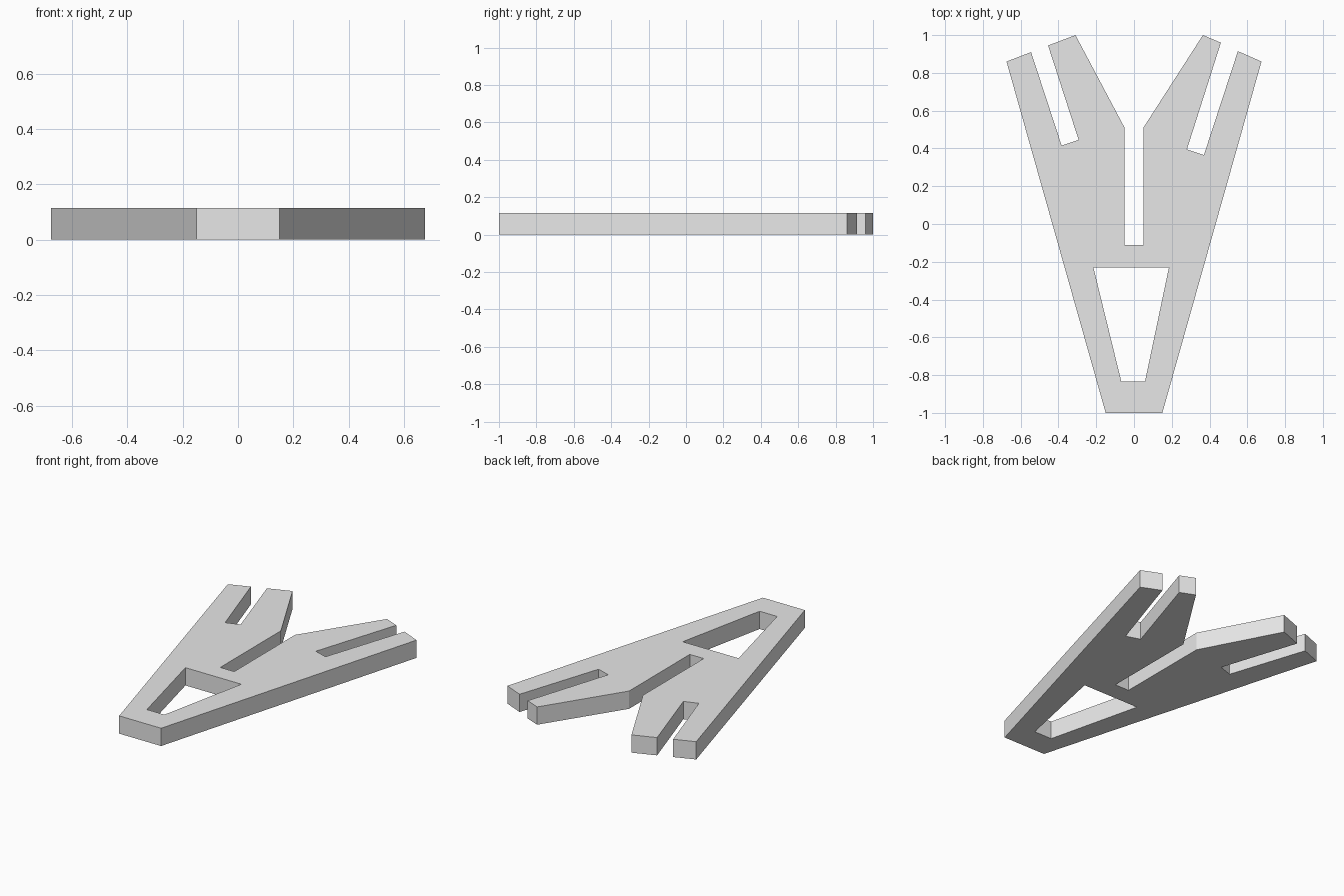
import bpy
import bmesh

THICKNESS = 0.115

default_cube = bpy.data.objects.get("Cube")
if default_cube:
    bpy.data.objects.remove(default_cube, do_unlink=True)

# Plain grey material
grey = bpy.data.materials.new("light_grey")
grey.use_nodes = True
grey.diffuse_color = (0.8, 0.8, 0.8, 1)
grey.node_tree.nodes["Principled BSDF"].inputs["Base Color"].default_value = (0.8, 0.8, 0.8, 1)

# Outer edge: blunt nose, right-hand fork, centre slot, left-hand fork
outline = [
    (-0.15, -1.0), (0.15, -1.0),
    (0.675, 0.86), (0.55, 0.915), (0.37, 0.365), (0.28, 0.395), (0.46, 0.96), (0.365, 1.0),
    (0.05, 0.51), (0.05, -0.11), (-0.05, -0.11), (-0.05, 0.51),
    (-0.31, 1.0), (-0.455, 0.945), (-0.293, 0.445), (-0.383, 0.415), (-0.545, 0.91), (-0.675, 0.86),
]
# Tapered window near the nose
window = [(-0.215, -0.23), (0.185, -0.23), (0.058, -0.835), (-0.067, -0.835)]


def add_loop(bm, points):
    verts = [bm.verts.new((x, y, 0)) for x, y in points]
    return [bm.edges.new((a, b)) for a, b in zip(verts, verts[1:] + verts[:1])]


# Fill the flat profile around the window, then raise it into a plate
bm = bmesh.new()
edges = add_loop(bm, outline) + add_loop(bm, window)
bmesh.ops.triangle_fill(bm, use_beauty=True, use_dissolve=False, edges=edges)
raised = bmesh.ops.extrude_face_region(bm, geom=bm.faces[:], use_keep_orig=True)
top = [v for v in raised["geom"] if isinstance(v, bmesh.types.BMVert)]
bmesh.ops.translate(bm, verts=top, vec=(0, 0, THICKNESS))
bmesh.ops.recalc_face_normals(bm, faces=bm.faces[:])

mesh = bpy.data.meshes.new("forked_plate")
bm.to_mesh(mesh)
bm.free()
mesh.materials.append(grey)
plate = bpy.data.objects.new("forked_plate", mesh)
bpy.context.collection.objects.link(plate)
